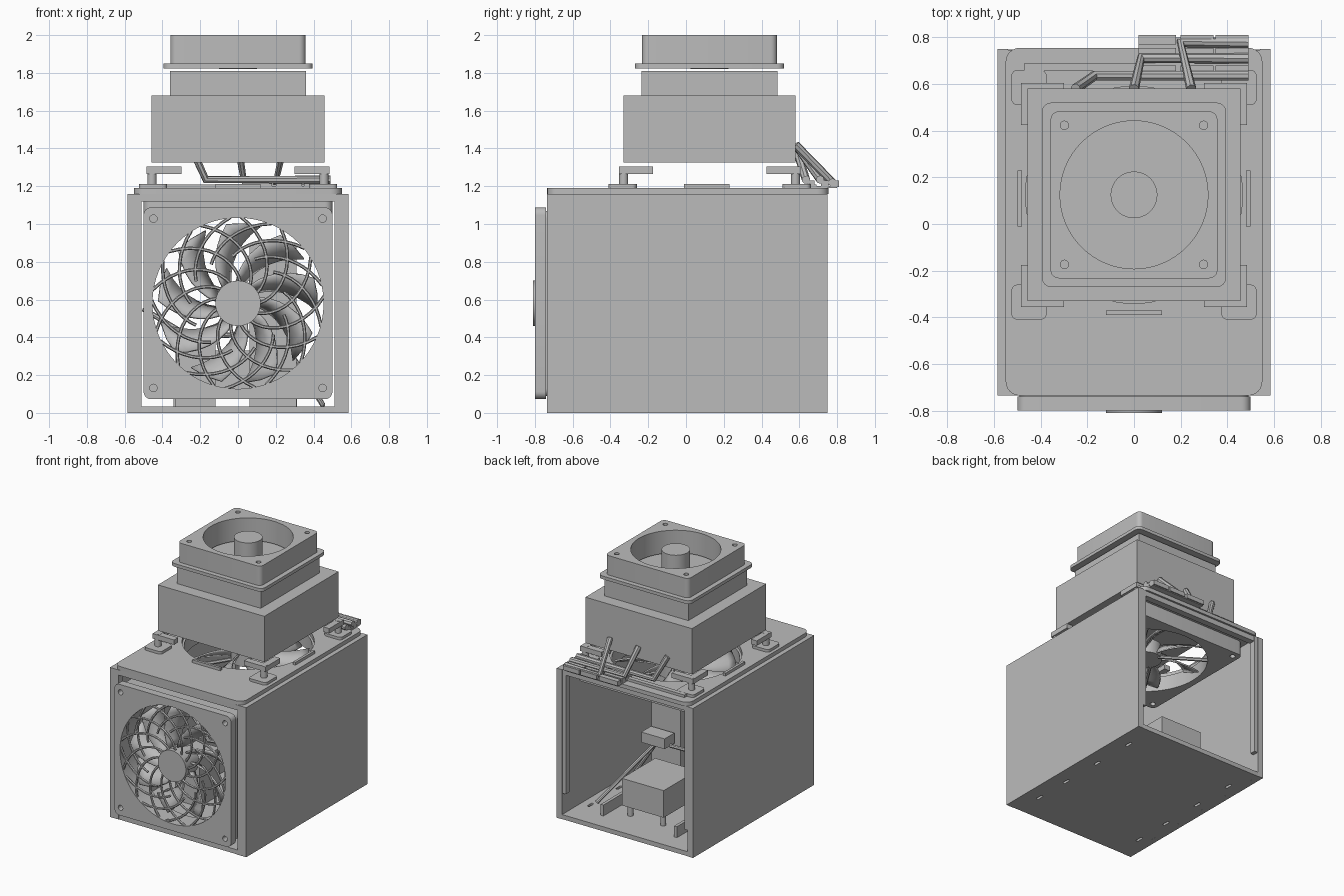
import bpy, bmesh, math
from mathutils import Vector

if "Cube" in bpy.data.objects:
    bpy.data.objects.remove(bpy.data.objects["Cube"])

grey = bpy.data.materials.new("plain_grey")
grey.diffuse_color = (0.5, 0.5, 0.5, 1)
grey.use_nodes = True
grey.node_tree.nodes["Principled BSDF"].inputs["Base Color"].default_value = grey.diffuse_color
FRONT = (math.pi / 2, 0, 0)   # turns a flat plate so that it faces the front
CY = 0.125                    # depth centre of the upper stack


def finish(ob):
    ob.data.materials.append(grey)
    bpy.ops.object.select_all(action='DESELECT')
    ob.select_set(True)
    bpy.context.view_layer.objects.active = ob
    if ob.type == 'CURVE':
        bpy.ops.object.convert(target='MESH')
    bpy.ops.object.shade_smooth_by_angle(angle=math.radians(35))
    return bpy.context.view_layer.objects.active


def box(name, x0, x1, y0, y1, z0, z1):
    bm = bmesh.new()
    bmesh.ops.create_cube(bm, size=1)
    for v in bm.verts:
        v.co = ((x0 + x1) / 2 + v.co.x * (x1 - x0), (y0 + y1) / 2 + v.co.y * (y1 - y0),
                (z0 + z1) / 2 + v.co.z * (z1 - z0))
    me = bpy.data.meshes.new(name)
    bm.to_mesh(me)
    bm.free()
    ob = bpy.data.objects.new(name, me)
    bpy.context.collection.objects.link(ob)
    return finish(ob)


def circle(cx, cy, r, n=64):
    return [(cx + r * math.cos(2 * math.pi * i / n), cy + r * math.sin(2 * math.pi * i / n))
            for i in range(n)]


def rounded(cx, cy, w, h, r):
    pts = []
    for k, (sx, sy) in enumerate([(1, 1), (-1, 1), (-1, -1), (1, -1)]):
        for i in range(7):
            a = math.pi / 2 * (k + i / 6)
            pts.append((cx + sx * (w / 2 - r) + r * math.cos(a), cy + sy * (h / 2 - r) + r * math.sin(a)))
    return pts


def plate(name, loops, thick, loc, rot=(0, 0, 0)):
    """Flat outline with holes, centred in its thickness at loc."""
    cu = bpy.data.curves.new(name, 'CURVE')
    cu.dimensions, cu.fill_mode, cu.extrude = '2D', 'BOTH', thick / 2
    for pts in loops:
        sp = cu.splines.new('POLY')
        sp.points.add(len(pts) - 1)
        for p, q in zip(sp.points, pts):
            p.co = (q[0], q[1], 0, 1)
        sp.use_cyclic_u = True
    ob = bpy.data.objects.new(name, cu)
    bpy.context.collection.objects.link(ob)
    ob.location, ob.rotation_euler = loc, rot
    return finish(ob)


def tubes(name, paths, r, res=2, loc=(0, 0, 0), rot=(0, 0, 0)):
    cu = bpy.data.curves.new(name, 'CURVE')
    cu.dimensions, cu.bevel_depth, cu.bevel_resolution, cu.use_fill_caps = '3D', r, res, True
    for pts in paths:
        sp = cu.splines.new('POLY')
        sp.points.add(len(pts) - 1)
        for p, q in zip(sp.points, pts):
            p.co = (*q, 1)
    ob = bpy.data.objects.new(name, cu)
    bpy.context.collection.objects.link(ob)
    ob.location, ob.rotation_euler = loc, rot
    return finish(ob)


def blades(name, count, r0, r1, width, sweep, depth, loc, rot=(0, 0, 0)):
    """Pitched, swept fan blades round the local z axis."""
    bm = bmesh.new()
    for k in range(count):
        prev = None
        for i in range(7):
            s = i / 6
            r, a = r0 + (r1 - r0) * s, 2 * math.pi * k / count + sweep * s
            row = [bm.verts.new((r * math.cos(a + d * width), r * math.sin(a + d * width), d * depth))
                   for d in (-0.5, 0, 0.5)]
            if prev:
                for j in (0, 1):
                    bm.faces.new((prev[j], row[j], row[j + 1], prev[j + 1]))
            prev = row
    me = bpy.data.meshes.new(name)
    bm.to_mesh(me)
    bm.free()
    ob = bpy.data.objects.new(name, me)
    bpy.context.collection.objects.link(ob)
    ob.location, ob.rotation_euler = loc, rot
    finish(ob)
    ob.modifiers.new("thickness", 'SOLIDIFY').thickness = 0.012


def screw_holes(d, r):
    return [circle(sx * d, sy * d, r, 16) for sx in (-1, 1) for sy in (-1, 1)]


# Case: side walls with end flanges, floor with slots, lid with round opening
for s, side in ((-1, "left"), (1, "right")):
    def sx(a, b):
        return sorted((s * a, s * b))
    box(side + "_wall", *sx(0.54, 0.585), -0.735, 0.75, 0, 1.16)
    box(side + "_front_flange", *sx(0.51, 0.545), -0.735, -0.69, 0, 1.16)
    box(side + "_back_flange", *sx(0.51, 0.545), 0.70, 0.745, 0.2, 1.16)
slots = [rounded(s * 0.47, y, 0.02, 0.06, 0.008) for s in (-1, 1) for y in (-0.5, -0.2, 0.15, 0.5)]
plate("floor", [rounded(0, 0.0075, 1.1, 1.48, 0.01)] + slots, 0.035, (0, 0, 0.0176))
plate("lid", [rounded(0, 0.01, 1.1, 1.49, 0.06), circle(0, CY, 0.465)], 0.03, (0, 0, 1.175))
box("front_top_bar", -0.51, 0.51, -0.735, -0.69, 1.12, 1.16)
box("back_top_bar", -0.51, 0.51, 0.69, 0.74, 1.12, 1.16)

# Front fan: frame, hub, blades and swirling grille
FC = (0, -0.77, 0.58)
plate("front_fan_frame", [rounded(0, 0, 1.0, 1.015, 0.04), circle(0, 0, 0.453)] + screw_holes(0.448, 0.02),
      0.06, FC, FRONT)
plate("front_fan_body", [rounded(0, 0, 0.98, 0.98, 0.04), circle(0, 0, 0.453)], 0.11, (0, -0.685, 0.58), FRONT)
plate("front_fan_cap", [circle(0, 0, 0.12)], 0.04, (0, -0.79, 0.58), FRONT)
plate("front_fan_motor", [circle(0, 0, 0.115)], 0.13, (0, -0.705, 0.58), FRONT)
blades("front_fan_blades", 9, 0.11, 0.42, 0.42, -0.6, 0.1, (0, -0.69, 0.58), FRONT)


def swirl(a0, r0, r1, turn):
    return [((r0 + (r1 - r0) * i / 10) * math.cos(a0 + turn * i / 10),
             (r0 + (r1 - r0) * i / 10) * math.sin(a0 + turn * i / 10), 0) for i in range(11)]


N = 13
grille = [swirl(2 * math.pi * k / N, 0.11, 0.457, 1.05) for k in range(N)]
grille += [swirl(2 * math.pi * (k + 0.5) / N, 0.25, 0.457, -1.0) for k in range(N)]
tubes("front_grille", grille, 0.009, 1, (0, -0.785, 0.58), FRONT)

# Exhaust fan under the lid
plate("lid_fan_frame", [rounded(0, 0, 1.0, 1.0, 0.04), circle(0, 0, 0.45)] + screw_holes(0.448, 0.02),
      0.115, (0, CY, 1.1))
plate("lid_fan_hub", [circle(0, 0, 0.12)], 0.11, (0, CY, 1.1))
blades("lid_fan_blades", 7, 0.11, 0.43, 0.4, 0.4, 0.08, (0, CY, 1.1))
tubes("lid_fan_struts", [[(0.1 * math.cos(a), 0.1 * math.sin(a), 0),
                          (0.455 * math.cos(a + 0.4), 0.455 * math.sin(a + 0.4), 0)]
                         for a in (0.5, 2.07, 3.64, 5.21)], 0.014, 1, (0, CY, 1.05))

# Corner brackets: pad, post and L-shaped arm
for s in (-1, 1):
    for t in (-1, 1):
        name = ("left" if s < 0 else "right") + ("_front" if t < 0 else "_back")
        plate(name + "_pad", [rounded(0, 0, 0.15, 0.15, 0.025)], 0.022, (s * 0.45, CY + t * 0.46, 1.2))
        plate(name + "_post", [circle(0, 0, 0.024, 20)], 0.1, (s * 0.455, CY + t * 0.455, 1.255))
        arm = [(0.485, 0.48), (0.3, 0.48), (0.3, 0.43), (0.435, 0.43), (0.435, 0.3), (0.485, 0.3)]
        plate(name + "_arm", [[(s * x, t * y) for x, y in arm]], 0.038, (0, CY, 1.285))

# Thin strips on the lid
for s in (-1, 1):
    box("side_strip", s * 0.49 - 0.01, s * 0.49 + 0.01, -0.01, 0.23, 1.185, 1.212)
box("front_strip", -0.12, 0.12, -0.39, -0.37, 1.185, 1.212)
box("back_strip", -0.47, 0.49, 0.655, 0.69, 1.185, 1.21)

# Upper stack: wide block, narrow block, fan with flange
box("main_block", -0.457, 0.457, CY - 0.455, CY + 0.455, 1.325, 1.68)
box("upper_block", -0.36, 0.36, CY - 0.36, CY + 0.36, 1.68, 1.81)
plate("top_fan_flange", [rounded(0, 0, 0.79, 0.79, 0.04), circle(0, 0, 0.317)], 0.025, (0, CY, 1.837))
plate("top_fan_body", [rounded(0, 0, 0.715, 0.715, 0.035), circle(0, 0, 0.317)] + screw_holes(0.298, 0.018),
      0.151, (0, CY, 1.9245))
plate("top_fan_hub", [circle(0, 0, 0.1)], 0.18, (0, CY, 1.91))

# Pipes bending from the block to the back connectors
tubes("pipes", [[(-0.25, 0.58, 1.41), (-0.17, 0.635, 1.235), (0.49, 0.635, 1.235)],
                [(0.0, 0.58, 1.42), (0.03, 0.71, 1.235), (0.49, 0.71, 1.235)],
                [(0.245, 0.58, 1.42), (0.2, 0.775, 1.22), (0.49, 0.775, 1.22)]], 0.022)
for x0, x1 in ((0.02, 0.18), (0.2, 0.34), (0.35, 0.49)):
    for y in (0.66, 0.735, 0.79):
        box("connector", x0, x1, y - 0.02, y + 0.02, 1.195, 1.23)
box("connector_base", 0.02, 0.49, 0.64, 0.8, 1.19, 1.2)

# Interior: supply box on legs, tall unit, rails and struts
box("supply_box", -0.18, 0.18, 0.12, 0.53, 0.12, 0.33)
for x in (-0.14, 0.14):
    for y in (0.17, 0.48):
        plate("supply_leg", [circle(0, 0, 0.02, 16)], 0.1, (x, y, 0.08))
for x in (-0.33, 0.3):
    box("floor_rail", x - 0.012, x + 0.012, 0.05, 0.6, 0.03, 0.12)
box("tall_unit", 0.06, 0.31, -0.25, -0.02, 0.03, 0.9)
box("small_unit", 0.1, 0.3, 0.0, 0.12, 0.42, 0.5)
box("low_unit", -0.33, -0.12, -0.3, -0.05, 0.03, 0.4)
tubes("struts", [[(0.45, 0.45, 0.04), (0.2, 0.05, 0.44)], [(0.45, 0.1, 0.04), (0.2, 0.05, 0.44)],
                 [(0.1, 0.05, 0.42), (-0.25, 0.0, 0.4), (-0.5, 0.1, 0.55)]], 0.014)
